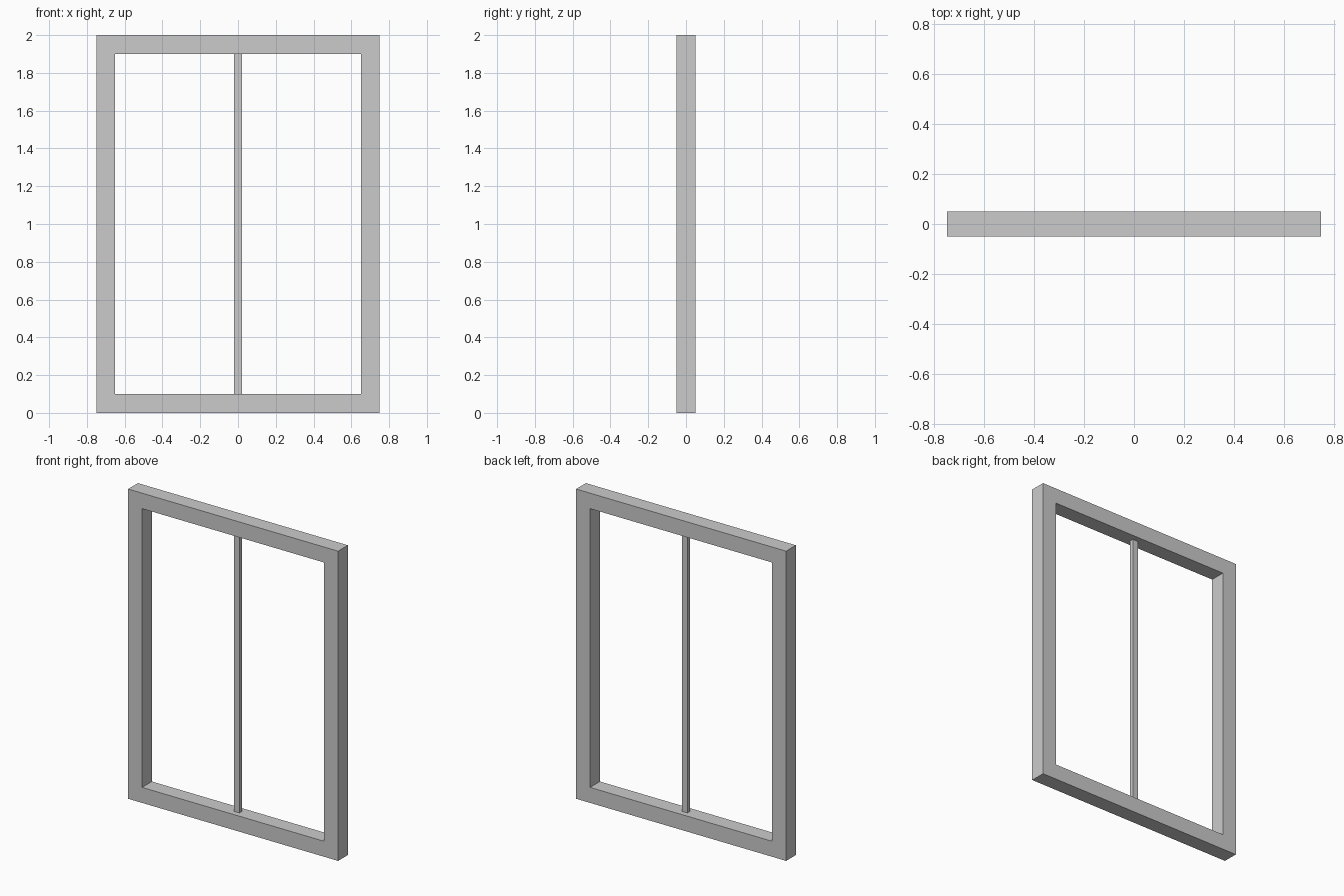
import bpy, bmesh

if "Cube" in bpy.data.objects:
    bpy.data.objects.remove(bpy.data.objects["Cube"])

W, H, D, T = 1.5, 2.0, 0.1, 0.1   # outer width, height, depth, border


def new_object(name, bm):
    bmesh.ops.recalc_face_normals(bm, faces=bm.faces[:])
    mesh = bpy.data.meshes.new(name)
    bm.to_mesh(mesh)
    bm.free()
    obj = bpy.data.objects.new(name, mesh)
    bpy.context.collection.objects.link(obj)
    return obj


def rectangle(bm, inset):
    x = W / 2 - inset
    return [bm.verts.new((px, -D / 2, pz)) for px, pz in
            ((-x, inset), (x, inset), (x, H - inset), (-x, H - inset))]


# Window frame: mitred rectangular ring, extruded through its depth
bm = bmesh.new()
outer, inner = rectangle(bm, 0), rectangle(bm, T)
ring = []
for i in range(4):
    j = (i + 1) % 4
    ring.append(bm.faces.new((outer[i], outer[j], inner[j], inner[i])))
result = bmesh.ops.extrude_face_region(bm, geom=ring, use_keep_orig=True)
moved = [g for g in result["geom"] if isinstance(g, bmesh.types.BMVert)]
bmesh.ops.translate(bm, verts=moved, vec=(0, D, 0))
new_object("window_frame", bm)

# Centre mullion: slim bar between the top and bottom rails
bm = bmesh.new()
bmesh.ops.create_cube(bm, size=1)
bmesh.ops.scale(bm, verts=bm.verts[:], vec=(0.04, 0.025, H - 2 * T))
bmesh.ops.translate(bm, verts=bm.verts[:], vec=(0, 0, H / 2))
new_object("centre_mullion", bm)
